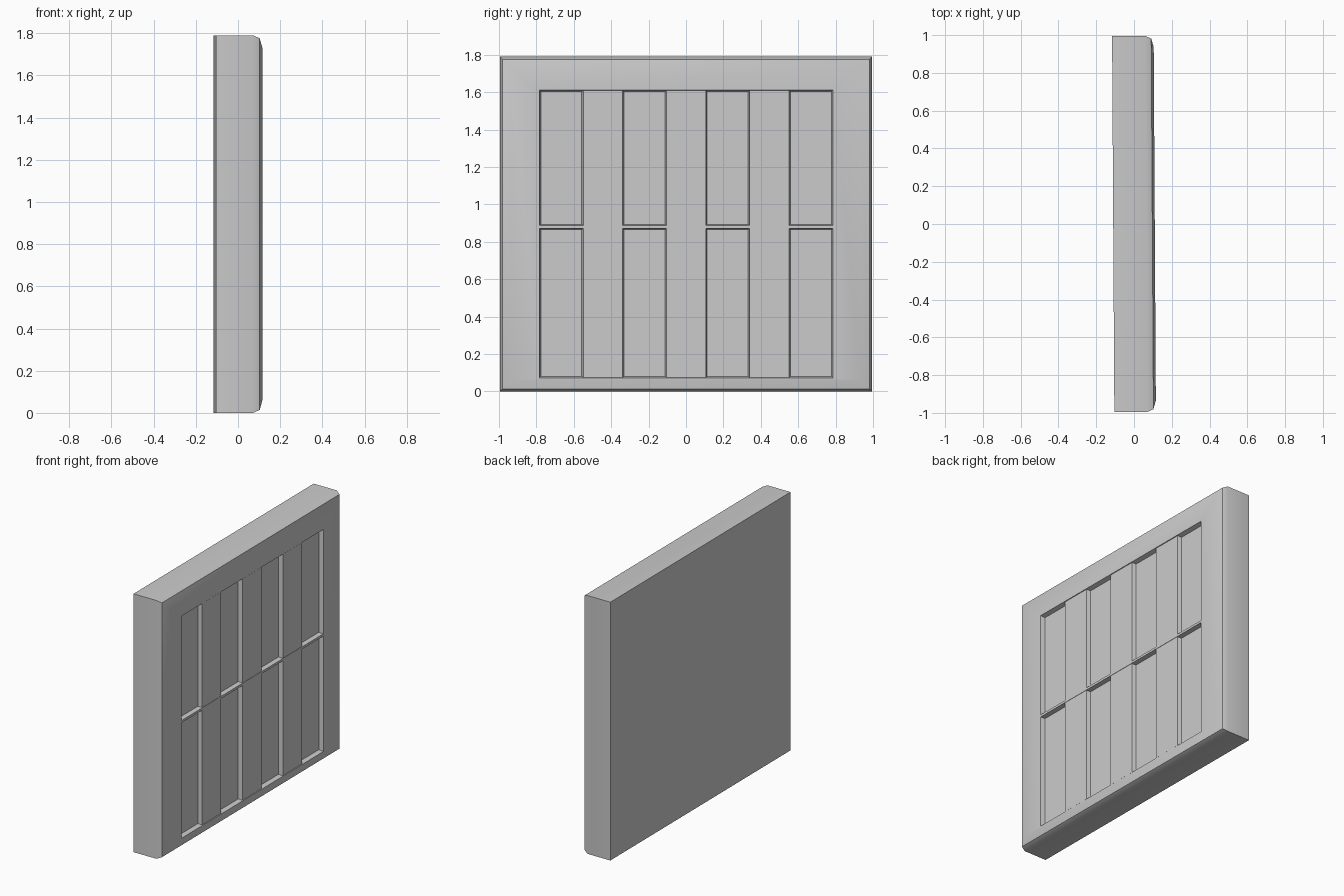
import bpy, bmesh, math

if "Cube" in bpy.data.objects:
    bpy.data.objects.remove(bpy.data.objects["Cube"])

TURN = 0.006  # the slab stands very slightly turned about z


def loft(name, rings):
    """Closed solid through rectangular rings (x, y0, y1, z0, z1), back to front."""
    bm = bmesh.new()
    loops = [[bm.verts.new(p) for p in
              ((x, y0, z0), (x, y1, z0), (x, y1, z1), (x, y0, z1))]
             for x, y0, y1, z0, z1 in rings]
    for a, b in zip(loops, loops[1:]):
        for i in range(4):
            j = (i + 1) % 4
            bm.faces.new((a[i], a[j], b[j], b[i]))
    bm.faces.new(loops[0])
    bm.faces.new(loops[-1])
    bmesh.ops.recalc_face_normals(bm, faces=bm.faces)
    mesh = bpy.data.meshes.new(name)
    bm.to_mesh(mesh)
    bm.free()
    obj = bpy.data.objects.new(name, mesh)
    bpy.context.collection.objects.link(obj)
    obj.rotation_euler.z = TURN
    return obj


# Slab with rounded front border and a shallow recess
W, H = 0.995, 1.79
OY, OZ0, OZ1 = 0.785, 0.073, 1.612
FRONT, FLOOR = 0.11, 0.08
DRAFT = 0.008
rings = [(x, -W + d, W - d, d, H - d) for x, d in
         ((-0.11, 0), (0.065, 0), (0.097, 0.014), (FRONT, 0.06))]
rings.append((FRONT, -OY, OY, OZ0, OZ1))
rings.append((FLOOR, -OY + DRAFT, OY - DRAFT, OZ0 + DRAFT, OZ1 - DRAFT))
slab = loft("framed_slab", rings)
bpy.context.view_layer.objects.active = slab
slab.select_set(True)
bpy.ops.object.shade_smooth_by_angle(angle=math.radians(30))

# Raised vertical panels, two rows of three
MID = 0.88
for row, (z0, z1) in (("lower", (OZ0 + 0.003, MID - 0.008)),
                      ("upper", (MID + 0.008, OZ1 - 0.003))):
    for i, y in enumerate((-0.445, 0.0, 0.445)):
        h = 0.113
        loft(f"{row}_raised_panel_{i + 1}",
             [(FLOOR - 0.02, y - h, y + h, z0, z1),
              (FLOOR, y - h, y + h, z0, z1),
              (FRONT - 0.003, y - h + DRAFT, y + h - DRAFT, z0, z1)])

# Horizontal rail between the rows
loft("middle_rail",
     [(FLOOR - 0.02, -OY, OY, MID - 0.014, MID + 0.014),
      (FLOOR, -OY, OY, MID - 0.014, MID + 0.014),
      (FRONT - 0.001, -OY, OY, MID - 0.008, MID + 0.008)])
